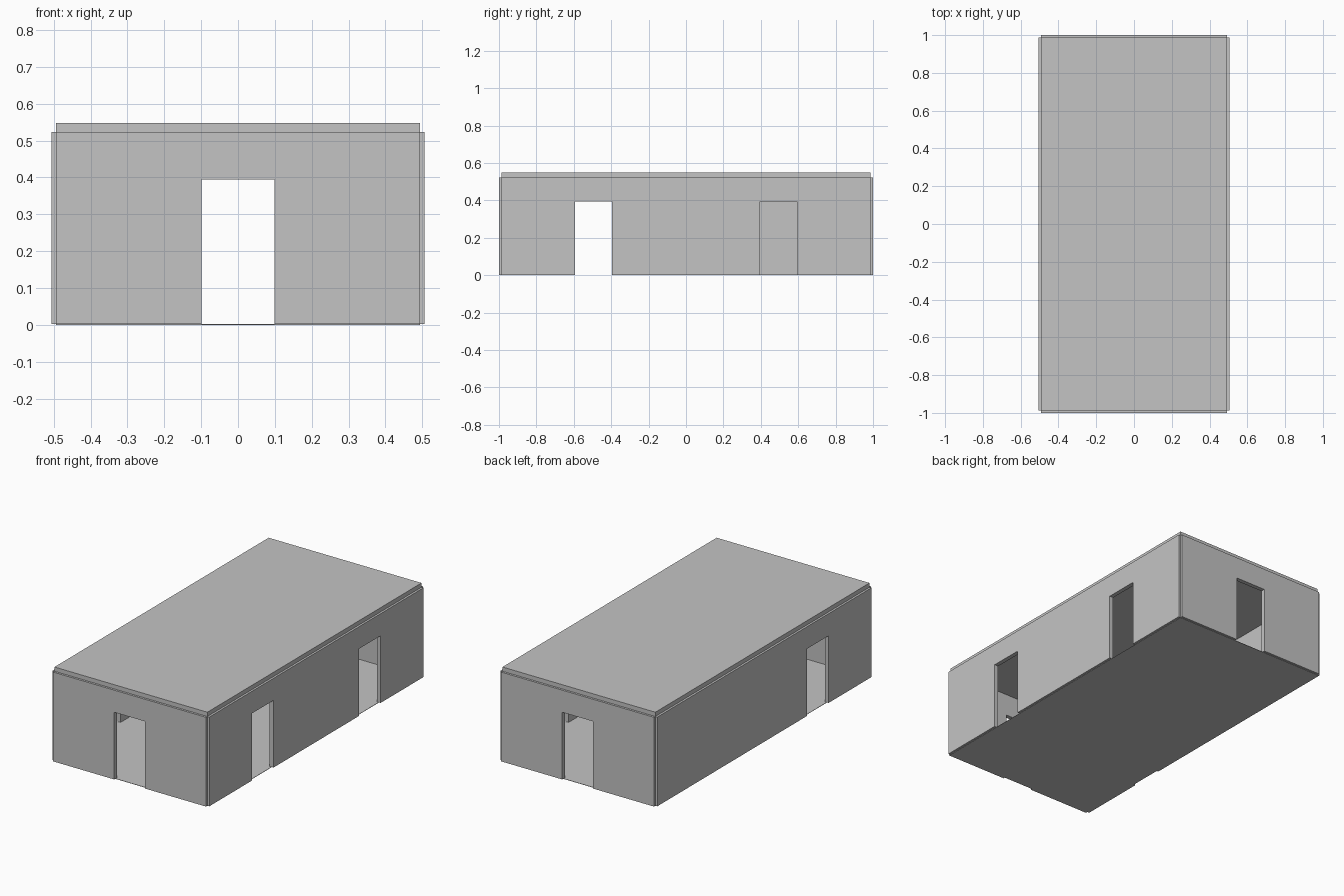
import bpy
import bmesh

cube = bpy.data.objects.get("Cube")
if cube:
    bpy.data.objects.remove(cube, do_unlink=True)

HX, HY = 0.4935, 0.9875      # half size of floor and roof
T = 0.025                    # panel thickness
Z0, Z1 = 0.002, 0.523        # wall bottom and top
DOOR_H, DOOR_W = 0.394, 0.198

grey = bpy.data.materials.new("plain_grey")
grey.use_nodes = True
colour = (0.55, 0.55, 0.55, 1)
grey.diffuse_color = colour
grey.node_tree.nodes["Principled BSDF"].inputs["Base Color"].default_value = colour


def finish(name, bm):
    bmesh.ops.recalc_face_normals(bm, faces=bm.faces)
    mesh = bpy.data.meshes.new(name)
    bm.to_mesh(mesh)
    bm.free()
    mesh.materials.append(grey)
    obj = bpy.data.objects.new(name, mesh)
    bpy.context.collection.objects.link(obj)


def slab(name, z0, z1):
    bm = bmesh.new()
    bmesh.ops.create_cube(bm, size=1)
    bmesh.ops.scale(bm, vec=(2 * HX, 2 * HY, z1 - z0), verts=bm.verts)
    bmesh.ops.translate(bm, vec=(0, 0, (z0 + z1) / 2), verts=bm.verts)
    finish(name, bm)


def wall(name, axis, centre, half, doors):
    """Outline notched by doorways, extruded through the wall thickness."""
    outline = [(half, Z0), (half, Z1), (-half, Z1), (-half, Z0)]
    for d in doors:
        a, b = d - DOOR_W / 2, d + DOOR_W / 2
        outline += [(a, Z0), (a, DOOR_H), (b, DOOR_H), (b, Z0)]
    bm = bmesh.new()
    near = centre - T / 2
    verts = [bm.verts.new((near, u, z) if axis == "x" else (u, near, z))
             for u, z in outline]
    face = bm.faces.new(verts)
    ext = bmesh.ops.extrude_face_region(bm, geom=[face])
    moved = [g for g in ext["geom"] if isinstance(g, bmesh.types.BMVert)]
    bmesh.ops.translate(bm, vec=(T, 0, 0) if axis == "x" else (0, T, 0), verts=moved)
    finish(name, bm)


# Floor and roof
slab("floor", 0, Z0)
slab("roof", Z1, Z1 + T)

# End walls with central doorways
wall("front_wall", "y", -HY, HX, [0])
wall("back_wall", "y", HY, HX, [0])

# Long walls: two doorways on one side, one on the other
wall("left_wall", "x", HX, HY, [-HY / 2, HY / 2])
wall("right_wall", "x", -HX, HY, [-HY / 2])
